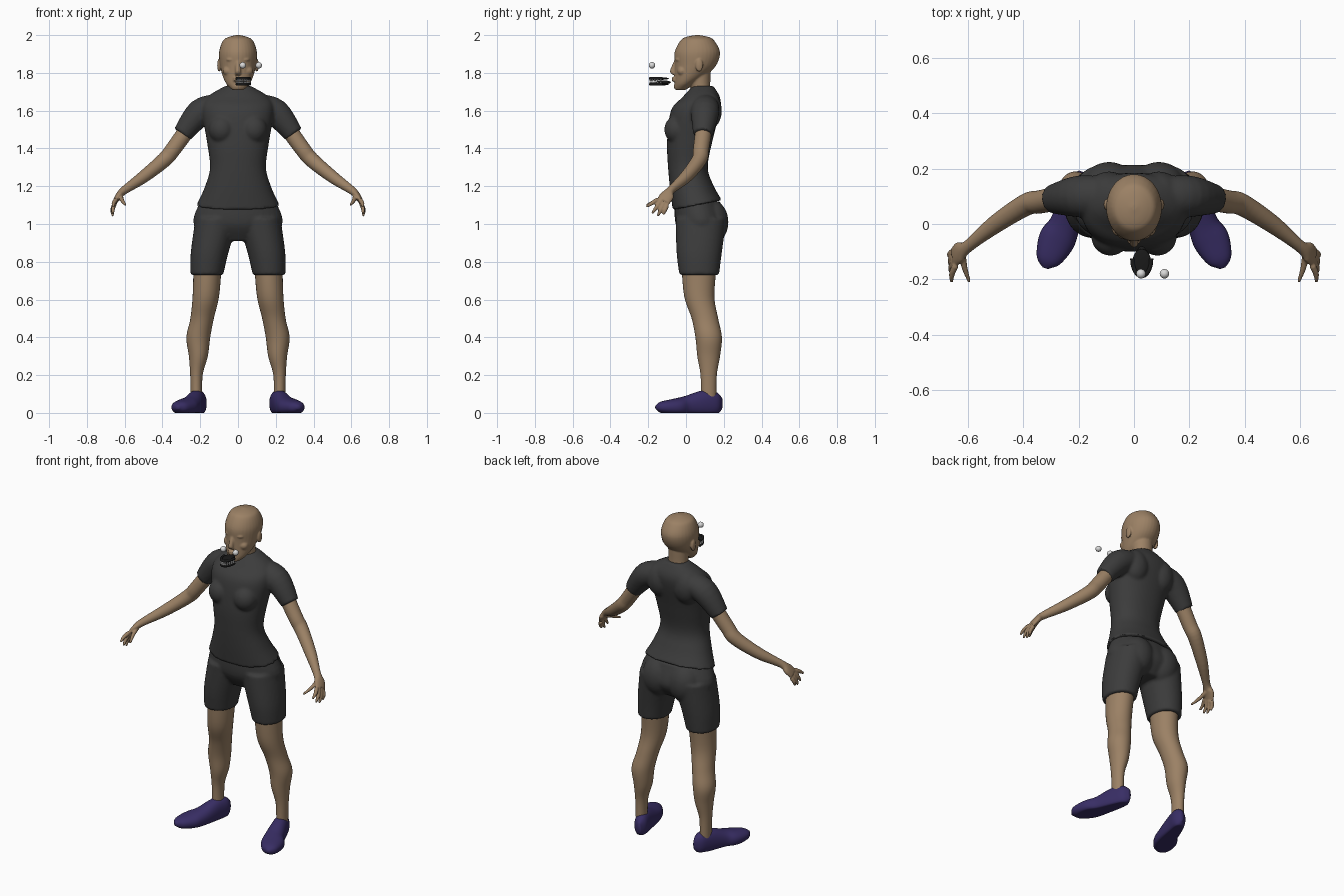
import bpy
import bmesh
import math
from mathutils import Matrix, Vector

default_cube = bpy.data.objects.get("Cube")
if default_cube:
    bpy.data.objects.remove(default_cube, do_unlink=True)

SIDEWAYS, DEPTH, UP = Vector((1, 0, 0)), Vector((0, 1, 0)), Vector((0, 0, 1))


def material(name, red, green, blue):
    mat = bpy.data.materials.new(name)
    mat.use_nodes = True
    mat.diffuse_color = (red, green, blue, 1)
    shader = mat.node_tree.nodes["Principled BSDF"]
    shader.inputs["Base Color"].default_value = mat.diffuse_color
    shader.inputs["Roughness"].default_value = 0.8
    return mat


skin = material("tan skin", .33, .22, .13)
cloth = material("charcoal cloth", .045, .045, .045)
purple = material("dark purple shoe", .04, .027, .13)
white = material("off white", .7, .7, .7)
black = material("black gum", .01, .01, .01)


def spline(rows, steps=5):
    """Smooth path through rows of centre, radius and optional second radius."""
    points = [Vector(row if len(row) > 4 else (*row, row[-1])) for row in rows]
    path = []
    for i, (start, end) in enumerate(zip(points, points[1:])):
        leave = (end - points[max(i - 1, 0)]) / 2
        arrive = (points[min(i + 2, len(points) - 1)] - start) / 2
        for step in range(steps):
            t = step / steps
            ease = t * t * (3 - 2 * t)
            path.append(start.lerp(end, ease) + leave * t * (1 - t) ** 2
                        - arrive * t * t * (1 - t))
    return path + [points[-1]]


def signed_power(value, exponent):
    return math.copysign(abs(value) ** exponent, value)


def mirrored_sides(x, mirror):
    return (1, -1) if mirror and x > 0 else (1,)


def loft(bm, rows, across=None, squareness=1.0, mirror=True, segments=32):
    """Skin ellipses along rows; rings stay level unless an axis across the path is given."""
    path = spline(rows)
    for side in mirrored_sides(rows[-1][0], mirror):
        rings = []
        for i, point in enumerate(path):
            u, v = SIDEWAYS, DEPTH
            if across:
                ahead, behind = path[min(i + 1, len(path) - 1)], path[max(i - 1, 0)]
                along = (ahead - behind).to_3d().normalized()
                v = (across - along * along.dot(across)).normalized()
                u = along.cross(v)
            x, y, z, radius_u, radius_v = point
            ring = []
            for k in range(segments):
                angle = math.tau * k / segments
                co = (Vector((x, y, z))
                      + u * radius_u * signed_power(math.cos(angle), squareness)
                      + v * radius_v * signed_power(math.sin(angle), squareness))
                ring.append(bm.verts.new((co.x * side, co.y, co.z)))
            rings.append(ring)
        for low, high in zip(rings, rings[1:]):
            for k in range(segments):
                bm.faces.new((low[k - 1], low[k], high[k], high[k - 1]))
        bm.faces.new(rings[0])
        bm.faces.new(rings[-1])


def blob(bm, centre, radii, mirror=True):
    x, y, z = centre
    for side in mirrored_sides(x, mirror):
        place = Matrix.LocRotScale(Vector((x * side, y, z)), None, Vector(radii))
        bmesh.ops.create_uvsphere(bm, u_segments=24, v_segments=16, radius=1, matrix=place)


def finish(name, bm, mat, voxel=None, relax=3):
    bmesh.ops.recalc_face_normals(bm, faces=bm.faces[:])
    for face in bm.faces:
        face.smooth = True
    mesh = bpy.data.meshes.new(name)
    bm.to_mesh(mesh)
    bm.free()
    mesh.materials.append(mat)
    obj = bpy.data.objects.new(name, mesh)
    bpy.context.collection.objects.link(obj)
    if voxel:  # fuse overlapping volumes into one surface
        fuse = obj.modifiers.new("fuse", "REMESH")
        fuse.mode = "VOXEL"
        fuse.voxel_size = voxel
        fuse.use_smooth_shade = True
        soften = obj.modifiers.new("soften", "SMOOTH")
        soften.factor = .5
        soften.iterations = relax


# Head: skull, neck, nose, lips, chin, brows, lids, cheeks and ears
bm = bmesh.new()
loft(bm, [(0, -.03, 1.71, .03), (0, -.01, 1.74, .06, .05), (0, .02, 1.78, .08),
          (0, .05, 1.84, .095, .11), (0, .06, 1.91, .1, .12), (0, .06, 1.97, .08, .09),
          (0, .06, 1.99, .05, .06), (0, .06, 2, .01)])
loft(bm, [(0, .1, 1.6, .08, .05), (0, .08, 1.7, .06, .05), (0, .07, 1.8, .06)])
loft(bm, [(0, -.05, 1.87, .01), (0, -.07, 1.81, .015), (0, -.06, 1.79, .015, .01)])
for height in (1.76, 1.773):
    blob(bm, (0, -.06, height), (.026, .016, .007))
blob(bm, (0, -.045, 1.73), (.026, .02, .02))
blob(bm, (.036, -.036, 1.87), (.026, .02, .01))
blob(bm, (.035, -.036, 1.847), (.016, .012, .01))
blob(bm, (.05, -.02, 1.81), (.03, .026, .026))
blob(bm, (.1, .07, 1.84), (.01, .02, .035))
finish("head", bm, skin, voxel=.005)

# Arms and palms
bm = bmesh.new()
loft(bm, [(.24, .1, 1.54, .045), (.34, .08, 1.4, .042), (.39, .07, 1.34, .04),
          (.5, 0, 1.25, .033), (.6, -.08, 1.18, .022), (.63, -.1, 1.15, .018, .037),
          (.65, -.12, 1.12, .013, .036)], across=DEPTH)

# Thumb, then four fingers fanned from index to little finger
fingers = [(Vector((.62, -.1, 1.15)), Vector((.595, -.21, 1.1)))]
for i in range(4):
    fan = i / 3
    knuckle = Vector((.645, -.15, 1.13)).lerp(Vector((.655, -.1, 1.1)), fan)
    tip = Vector((.66, -.21, 1.09)).lerp(Vector((.665, -.12, 1.05)), fan)
    fingers.append((knuckle, tip - UP * .025 * math.sin(math.pi * fan)))
for knuckle, tip in fingers:
    middle = knuckle.lerp(tip, .5) + SIDEWAYS * .006
    loft(bm, [(*knuckle, .012), (*middle, .011), (*tip, .006)], across=SIDEWAYS, segments=12)
finish("arms_and_hands", bm, skin, voxel=.005, relax=2)

# Legs
bm = bmesh.new()
loft(bm, [(.16, .07, .8, .075, .095), (.17, .07, .62, .07, .08), (.19, .1, .5, .062, .07),
          (.21, .12, .4, .063, .07), (.21, .12, .3, .05, .06), (.22, .12, .2, .033, .043),
          (.22, .12, .07, .03, .04)])
finish("legs", bm, skin)

# Shirt: torso, bust, shoulder blades and sleeves, with a hem that rises to the back
bm = bmesh.new()
loft(bm, [(0, .06, 1.1, .22, .13), (0, .03, 1.2, .175, .115), (0, .01, 1.3, .148, .105),
          (0, .02, 1.44, .165, .12), (0, .05, 1.6, .19, .13), (0, .08, 1.67, .165, .1),
          (0, .09, 1.73, .07, .055)], squareness=.9, segments=48)
blob(bm, (.085, -.045, 1.5), (.07, .07, .075))
blob(bm, (.09, .12, 1.6), (.08, .07, .1))
loft(bm, [(.1, .1, 1.63, .06, .07), (.2, .1, 1.59, .072, .075), (.295, .09, 1.475, .052)],
     across=DEPTH)
for vert in bm.verts:
    nearness = min(max((1.25 - vert.co.z) / .15, 0), 1)
    vert.co.z += nearness * (vert.co.y - .06) / 5
finish("shirt", bm, cloth, voxel=.009)

# Shorts: pelvis, buttocks and two legs
bm = bmesh.new()
loft(bm, [(0, .08, .91, .12, .08), (0, .08, 1, .235, .135), (0, .06, 1.12, .2, .12)])
blob(bm, (.09, .13, 1.01), (.1, .095, .12))
loft(bm, [(.165, .07, .73, .087, .105), (.15, .07, .85, .1, .12), (.11, .08, 1.03, .115, .135)],
     squareness=.95)
finish("shorts", bm, cloth, voxel=.009)

# Shoes: heel to toe, flattened underneath
bm = bmesh.new()
loft(bm, [(.19, .19, .05, .01, .03), (.2, .16, .05, .036, .06), (.22, .1, .05, .045, .07),
          (.25, 0, .035, .056, .054), (.28, -.06, .03, .066, .045), (.31, -.13, .03, .045, .03),
          (.32, -.16, .03, .01)], across=UP, squareness=.9)
for vert in bm.verts:
    vert.co.z = max(vert.co.z, 0)
finish("shoes", bm, purple)

# Loose eyeballs in front of the face
for name, x in (("right_eyeball", .025), ("left_eyeball", .11)):
    bm = bmesh.new()
    blob(bm, (x, -.18, 1.84), (.017, .017, .017), mirror=False)
    finish(name, bm, white)


# Loose mouth: gum arches with palates, a tongue and two rows of teeth
def arch(fraction, height, grow=0.0):
    angle = math.pi * fraction
    return Vector((.028 + (.034 + grow) * math.cos(angle),
                   -.125 - (.063 + grow) * math.sin(angle), height))


for name, height in (("upper_gum", 1.77), ("lower_gum", 1.74)):
    bm = bmesh.new()
    loft(bm, [(*arch(i / 8, height), .008) for i in range(9)],
         across=UP, mirror=False, segments=12)
    blob(bm, (.028, -.14, height), (.034, .05, .007), mirror=False)
    finish(name, bm, black)

bm = bmesh.new()
blob(bm, (.028, -.12, 1.75), (.022, .04, .01), mirror=False)
finish("tongue", bm, black)

bm = bmesh.new()
for height in (1.76, 1.75):
    for i in range(12):
        fraction = (i + .5) / 12
        turn = Matrix.Rotation(-math.pi * fraction, 3, "Z").to_quaternion()
        bmesh.ops.create_cube(bm, size=.008, matrix=Matrix.LocRotScale(
            arch(fraction, height, grow=.002), turn, None))
finish("teeth", bm, white)
